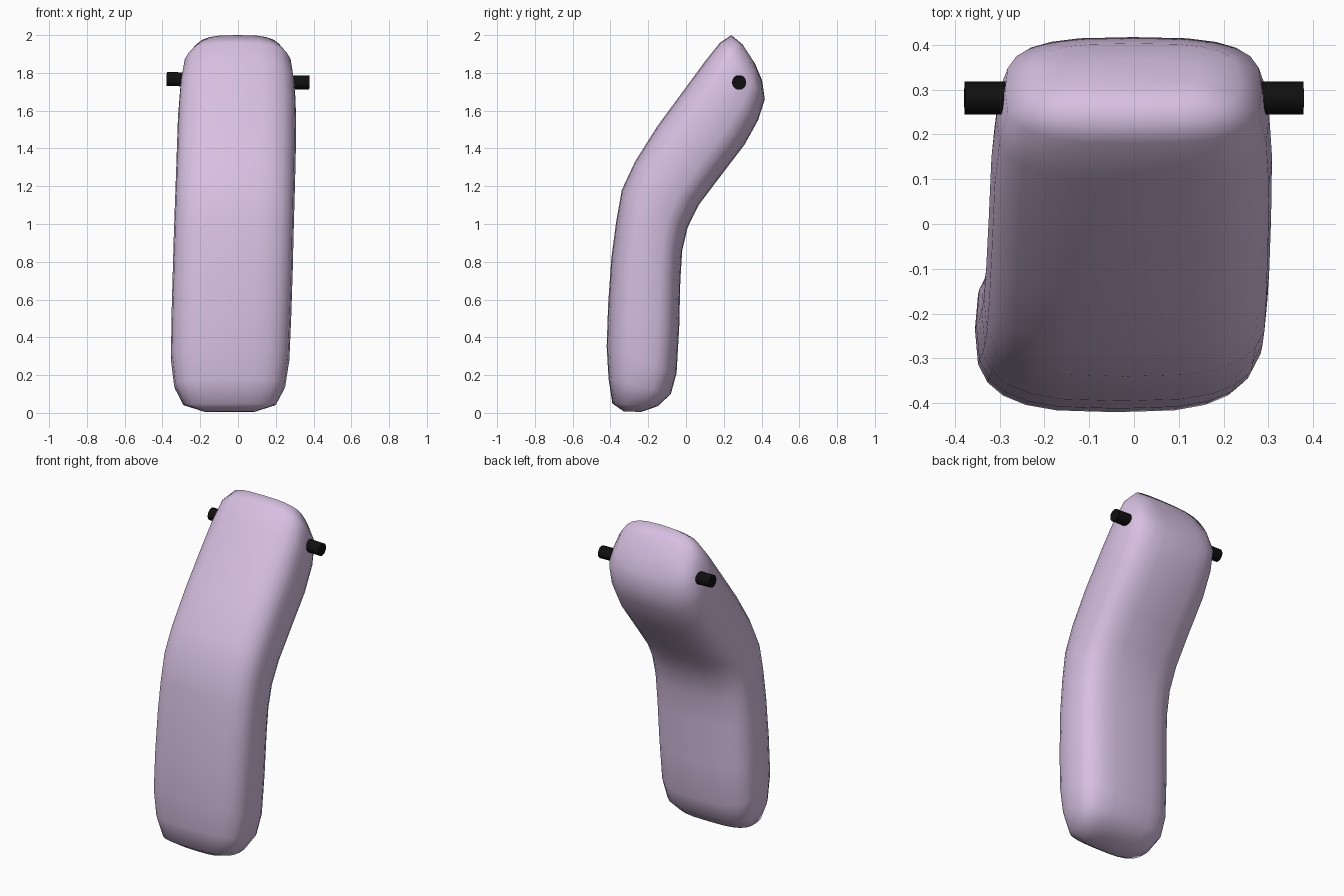
import bpy, bmesh
from math import cos, sin, pi, copysign, atan2, hypot
from mathutils import Vector

if "Cube" in bpy.data.objects:
    bpy.data.objects.remove(bpy.data.objects["Cube"])

def material(name, rgb):
    m = bpy.data.materials.new(name)
    m.diffuse_color = (*rgb, 1)
    m.use_nodes = True
    m.node_tree.nodes["Principled BSDF"].inputs["Base Color"].default_value = m.diffuse_color
    return m

# Body sections: front (y, z), back (y, z), left x, right x
SECTIONS = [
    (-0.33, 0.008, -0.24, 0.005, -0.18, 0.09),
    (-0.39, 0.05, -0.15, 0.035, -0.29, 0.20),
    (-0.41, 0.18, -0.08, 0.10, -0.338, 0.25),
    (-0.42, 0.35, -0.05, 0.21, -0.355, 0.272),
    (-0.412, 0.58, -0.036, 0.45, -0.352, 0.282),
    (-0.395, 0.82, -0.03, 0.70, -0.345, 0.29),
    (-0.37, 1.01, -0.02, 0.86, -0.34, 0.294),
    (-0.34, 1.18, 0.008, 0.98, -0.335, 0.298),
    (-0.27, 1.33, 0.067, 1.10, -0.33, 0.302),
    (-0.15, 1.52, 0.18, 1.25, -0.324, 0.306),
    (-0.01, 1.71, 0.31, 1.42, -0.318, 0.308),
    (0.10, 1.86, 0.382, 1.55, -0.307, 0.302),
    (0.18, 1.96, 0.417, 1.66, -0.288, 0.285),
    (0.24, 2.0, 0.403, 1.76, -0.235, 0.235),
    (0.30, 1.95, 0.365, 1.85, -0.14, 0.14),
]
SIDES = 24

def section(bm, fy, fz, by, bz, xl, xr):
    # rounded rectangle ring between a front and a back point
    ring = []
    for i in range(SIDES):
        a = 2 * pi * i / SIDES
        u = copysign(abs(cos(a)) ** (2 / 3.1), cos(a))
        v = copysign(abs(sin(a)) ** (2 / 3.1), sin(a))
        x = (xl + xr) / 2 + u * (xr - xl) / 2
        y = (fy + by) / 2 + v * (by - fy) / 2
        z = (fz + bz) / 2 + v * (bz - fz) / 2
        ring.append(bm.verts.new((x, y, z)))
    return ring

# Bent padded body
bm = bmesh.new()
rings = [section(bm, *s) for s in SECTIONS]
for r0, r1 in zip(rings, rings[1:]):
    for i in range(SIDES):
        j = (i + 1) % SIDES
        bm.faces.new((r0[i], r0[j], r1[j], r1[i]))
bm.faces.new(rings[0])
bm.faces.new(rings[-1])
bmesh.ops.recalc_face_normals(bm, faces=bm.faces)
mesh = bpy.data.meshes.new("body")
bm.to_mesh(mesh)
bm.free()
mesh.shade_smooth()
body = bpy.data.objects.new("body", mesh)
bpy.context.collection.objects.link(body)
mesh.materials.append(material("lilac", (0.68, 0.53, 0.76)))

# Cross pin through the top
a, b = Vector((-0.378, 0.281, 1.768)), Vector((0.378, 0.281, 1.748))
bpy.ops.mesh.primitive_cylinder_add(vertices=32, radius=0.037, depth=(b - a).length,
                                    location=(a + b) / 2)
pin = bpy.context.object
pin.name = "cross_pin"
pin.rotation_euler = (b - a).to_track_quat('Z', 'Y').to_euler()
bpy.ops.object.shade_smooth_by_angle()
pin.data.materials.append(material("black", (0.005, 0.005, 0.005)))
